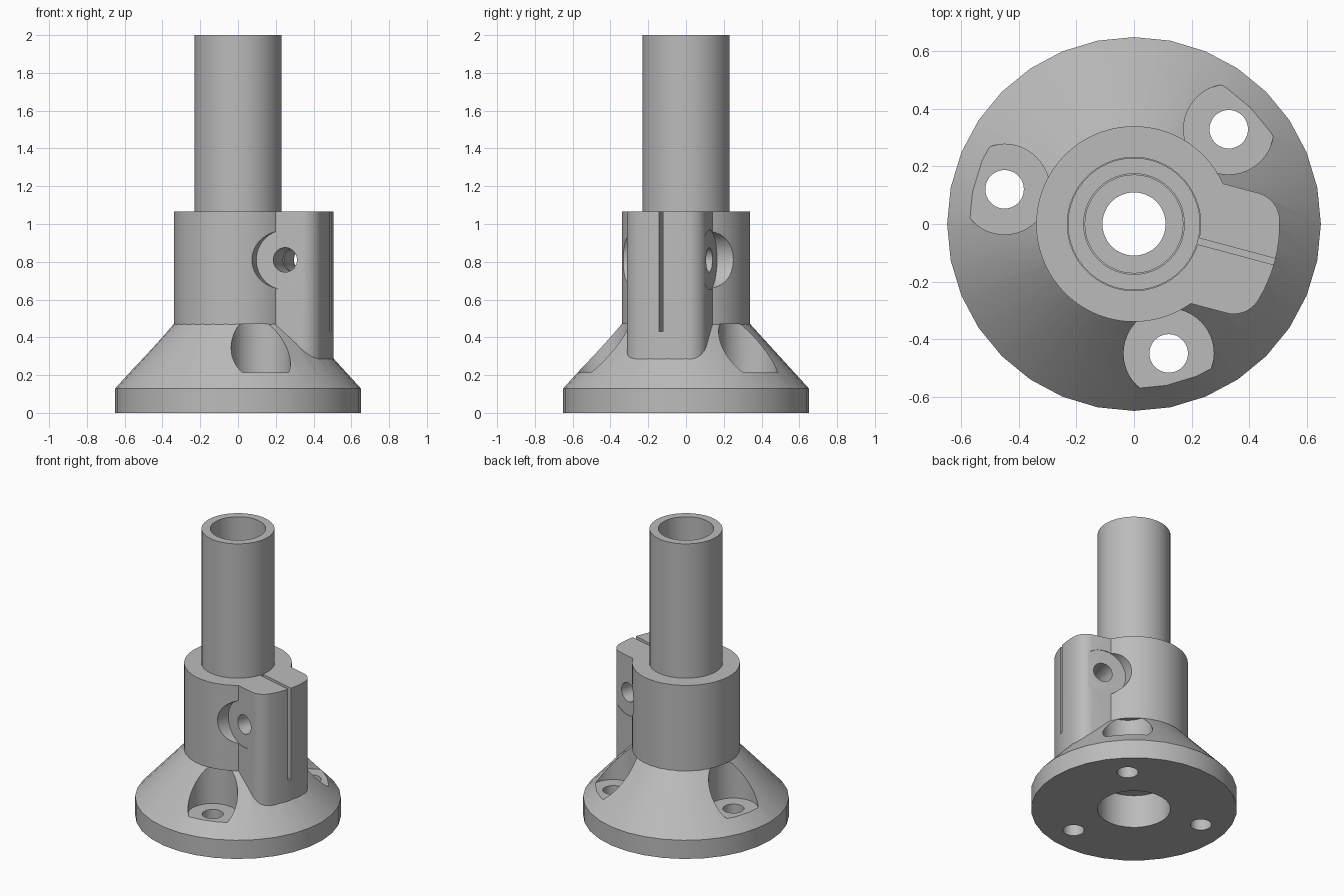
import bpy, bmesh, math
from mathutils import Matrix, Vector

old = bpy.data.objects.get("Cube")
if old:
    bpy.data.objects.remove(old, do_unlink=True)

grey = bpy.data.materials.new("plain grey")
grey.use_nodes = True
GREY = (0.5, 0.5, 0.5, 1)
grey.diffuse_color = GREY
grey.node_tree.nodes["Principled BSDF"].inputs["Base Color"].default_value = GREY


def finish(bm, name):
    bmesh.ops.recalc_face_normals(bm, faces=bm.faces)
    me = bpy.data.meshes.new(name)
    bm.to_mesh(me)
    bm.free()
    me.materials.append(grey)
    ob = bpy.data.objects.new(name, me)
    bpy.context.collection.objects.link(ob)
    return ob


def lathe(name, profile, sides, closed=False):
    """Turn an (r, z) profile about z; open profiles get end caps, closed ones form a ring."""
    bm = bmesh.new()
    rings = [[bm.verts.new((r * math.cos(a), r * math.sin(a), z))
              for a in (math.tau * i / sides for i in range(sides))] for r, z in profile]
    pairs = list(zip(rings, rings[1:])) + ([(rings[-1], rings[0])] if closed else [])
    for lo, hi in pairs:
        for i in range(sides):
            j = (i + 1) % sides
            bm.faces.new((lo[i], lo[j], hi[j], hi[i]))
    if not closed:
        bm.faces.new(rings[0])
        bm.faces.new(rings[-1])
    return finish(bm, name)


def prism(name, outline, z0, z1):
    bm = bmesh.new()
    face = bm.faces.new([bm.verts.new((x, y, z0)) for x, y in outline])
    out = bmesh.ops.extrude_face_region(bm, geom=[face])["geom"]
    bmesh.ops.translate(bm, vec=(0, 0, z1 - z0),
                        verts=[g for g in out if isinstance(g, bmesh.types.BMVert)])
    return finish(bm, name)


def rod(name, r, start, end, sides=48):
    """Solid cylinder between two points."""
    a, b = Vector(start), Vector(end)
    bm = bmesh.new()
    turn = (b - a).to_track_quat('Z', 'Y').to_matrix().to_4x4()
    bmesh.ops.create_cone(bm, cap_ends=True, segments=sides, radius1=r, radius2=r,
                          depth=(b - a).length,
                          matrix=Matrix.Translation((a + b) / 2) @ turn)
    return finish(bm, name)


def combine(target, tool, operation):
    mod = target.modifiers.new(tool.name, 'BOOLEAN')
    mod.operation, mod.solver, mod.object = operation, 'EXACT', tool
    bpy.context.view_layer.objects.active = target
    bpy.ops.object.modifier_apply(modifier=mod.name)
    bpy.data.objects.remove(tool, do_unlink=True)


TOP = 1.065
SHOULDER = 0.47
CLAMP = Matrix.Rotation(math.radians(-15), 4, 'Z')

# Flange, sleeve and clamp lug
body = lathe("clamping_flange", [(0.65, 0), (0.65, 0.13), (0.34, SHOULDER)], 32)
sleeve = lathe("sleeve", [(0.34, 0.4), (0.34, TOP)], 96)

REACH, HALF, FILLET = 0.507, 0.216, 0.1
cv = HALF - FILLET
cu = math.sqrt((REACH - FILLET) ** 2 - cv ** 2)
tilt = math.atan2(cv, cu)
side = [(REACH * math.cos(tilt * i / 4), REACH * math.sin(tilt * i / 4)) for i in range(4)]
for i in range(9):
    a = tilt + (math.pi / 2 - tilt) * i / 8
    side.append((cu + FILLET * math.cos(a), cv + FILLET * math.sin(a)))
side.append((0.1, HALF))
outline = side + [(u, -v) for u, v in reversed(side[1:])]
lug = prism("lug", outline, 0.2, TOP)
lug.data.transform(CLAMP)
combine(body, sleeve, 'UNION')
combine(body, lug, 'UNION')

# Stepped bore with a seat for the tube
bore = lathe("bore", [(0.23, -0.1), (0.23, 0.23), (0.11, 0.23), (0.11, 0.33),
                      (0.17, 0.33), (0.17, 0.43), (0.232, 0.43), (0.232, 1.2)], 64)
combine(body, bore, 'DIFFERENCE')

# Three mounting holes with pockets in the cone
for deg in (45, 165, 285):
    x, y = 0.466 * math.cos(math.radians(deg)), 0.466 * math.sin(math.radians(deg))
    combine(body, rod("pocket", 0.157, (x, y, 0.215), (x, y, SHOULDER)), 'DIFFERENCE')
    combine(body, rod("screw_hole", 0.067, (x, y, -0.1), (x, y, 0.3)), 'DIFFERENCE')

# Clamp slot, cross bolt hole and its spot faces
slot = prism("slot", [(0.2, -0.011), (0.6, -0.011), (0.6, 0.011), (0.2, 0.011)], 0.43, 1.2)
slot.data.transform(CLAMP)
combine(body, slot, 'DIFFERENCE')
BOLT_U, BOLT_Z = 0.315, 0.81
cuts = [rod("bolt_hole", 0.065, (BOLT_U, -0.5, BOLT_Z), (BOLT_U, 0.5, BOLT_Z))]
for s in (-1, 1):
    cuts.append(rod("spot_face", 0.158, (BOLT_U, s * 0.212, BOLT_Z), (BOLT_U, s * 0.5, BOLT_Z)))
for cut in cuts:
    cut.data.transform(CLAMP)
    combine(body, cut, 'DIFFERENCE')

# Upright tube
tube = lathe("tube", [(0.23, 0.43), (0.23, 2), (0.175, 2), (0.175, 0.43)], 64, closed=True)

for ob in (body, tube):
    bpy.ops.object.select_all(action='DESELECT')
    ob.select_set(True)
    bpy.context.view_layer.objects.active = ob
    bpy.ops.object.shade_smooth_by_angle(angle=math.radians(25))
